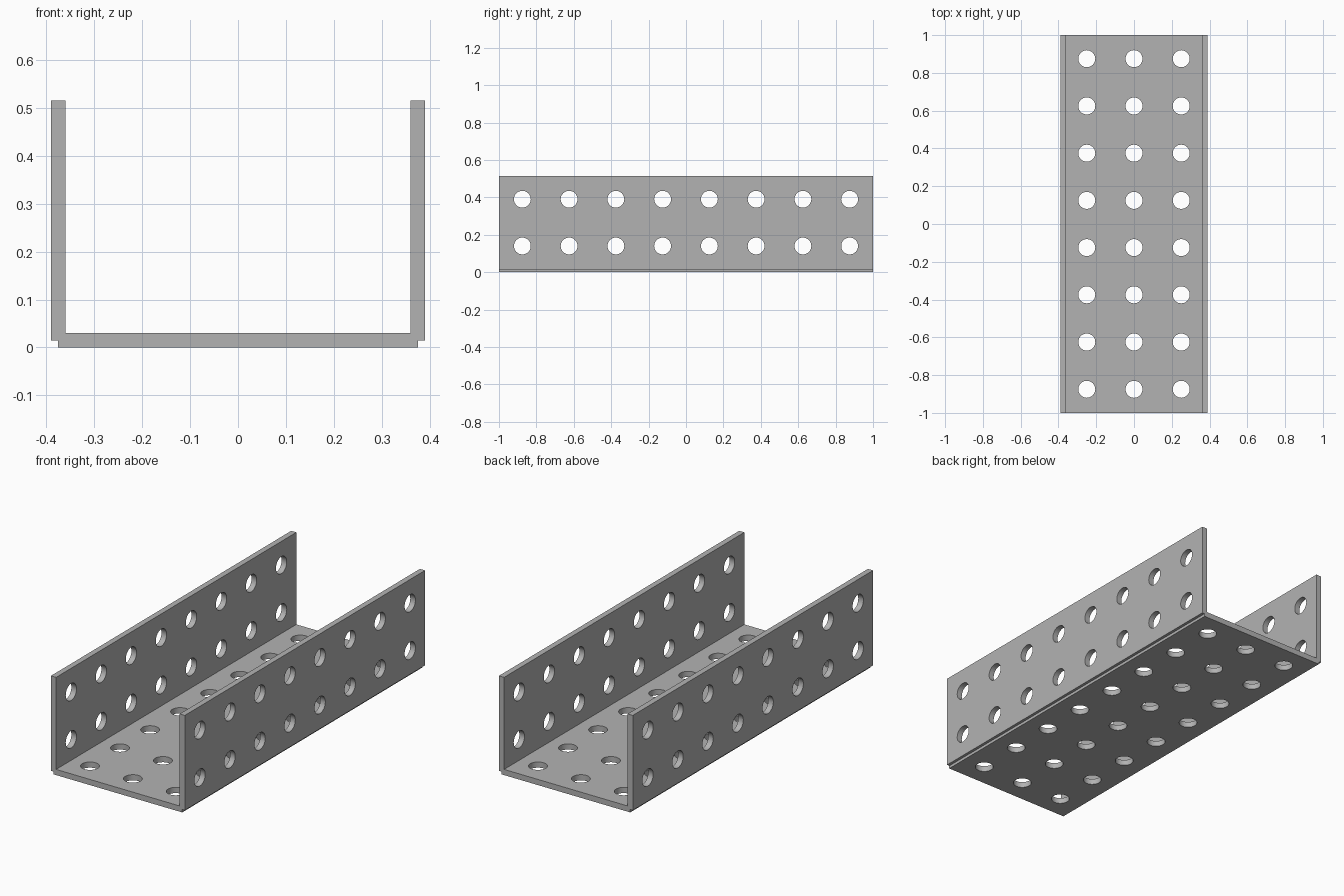
import bpy, bmesh, math
from mathutils import Matrix

if "Cube" in bpy.data.objects:
    bpy.data.objects.remove(bpy.data.objects["Cube"], do_unlink=True)

LENGTH, PITCH, HOLE_R = 2.0, 0.25, 0.045

# Plain grey metal
metal = bpy.data.materials.new("grey_metal")
metal.use_nodes = True
grey = (0.45, 0.45, 0.45, 1)
metal.diffuse_color = grey
metal.node_tree.nodes["Principled BSDF"].inputs["Base Color"].default_value = grey


def make_object(name, bm):
    bmesh.ops.recalc_face_normals(bm, faces=bm.faces)
    mesh = bpy.data.meshes.new(name)
    bm.to_mesh(mesh)
    bm.free()
    mesh.materials.append(metal)
    obj = bpy.data.objects.new(name, mesh)
    bpy.context.collection.objects.link(obj)
    return obj


# Channel: half of the U section with a stepped lower corner, mirrored and extruded
half = [(0.375, 0), (0.375, 0.015), (0.39, 0.015), (0.39, 0.515), (0.36, 0.515), (0.36, 0.03)]
section = half + [(-x, z) for x, z in reversed(half)]
bm = bmesh.new()
face = bm.faces.new([bm.verts.new((x, -LENGTH / 2, z)) for x, z in section])
sweep = bmesh.ops.extrude_face_region(bm, geom=[face])
bmesh.ops.translate(bm, vec=(0, LENGTH, 0),
                    verts=[v for v in sweep["geom"] if isinstance(v, bmesh.types.BMVert)])
channel = make_object("channel", bm)

# Cutter: drills through the floor and straight across both walls
bm = bmesh.new()


def drill(matrix, depth):
    bmesh.ops.create_cone(bm, cap_ends=True, segments=32, radius1=HOLE_R,
                          radius2=HOLE_R, depth=depth, matrix=matrix)


for row in range(8):
    y = (row - 3.5) * PITCH
    for column in (-1, 0, 1):
        drill(Matrix.Translation((column * PITCH, y, 0.015)), 0.08)
    for z in (0.14, 0.39):
        drill(Matrix.Translation((0, y, z)) @ Matrix.Rotation(math.pi / 2, 4, "Y"), 1)
cutter = make_object("hole_cutter", bm)
cutter.hide_render = True

# Cut the holes and keep the result as plain geometry
cut = channel.modifiers.new("holes", "BOOLEAN")
cut.operation = "DIFFERENCE"
cut.solver = "EXACT"
cut.object = cutter
bpy.ops.object.select_all(action="DESELECT")
channel.select_set(True)
bpy.context.view_layer.objects.active = channel
bpy.ops.object.modifier_apply(modifier=cut.name)
bpy.data.objects.remove(cutter, do_unlink=True)
bpy.ops.object.shade_smooth_by_angle(angle=math.radians(30))
